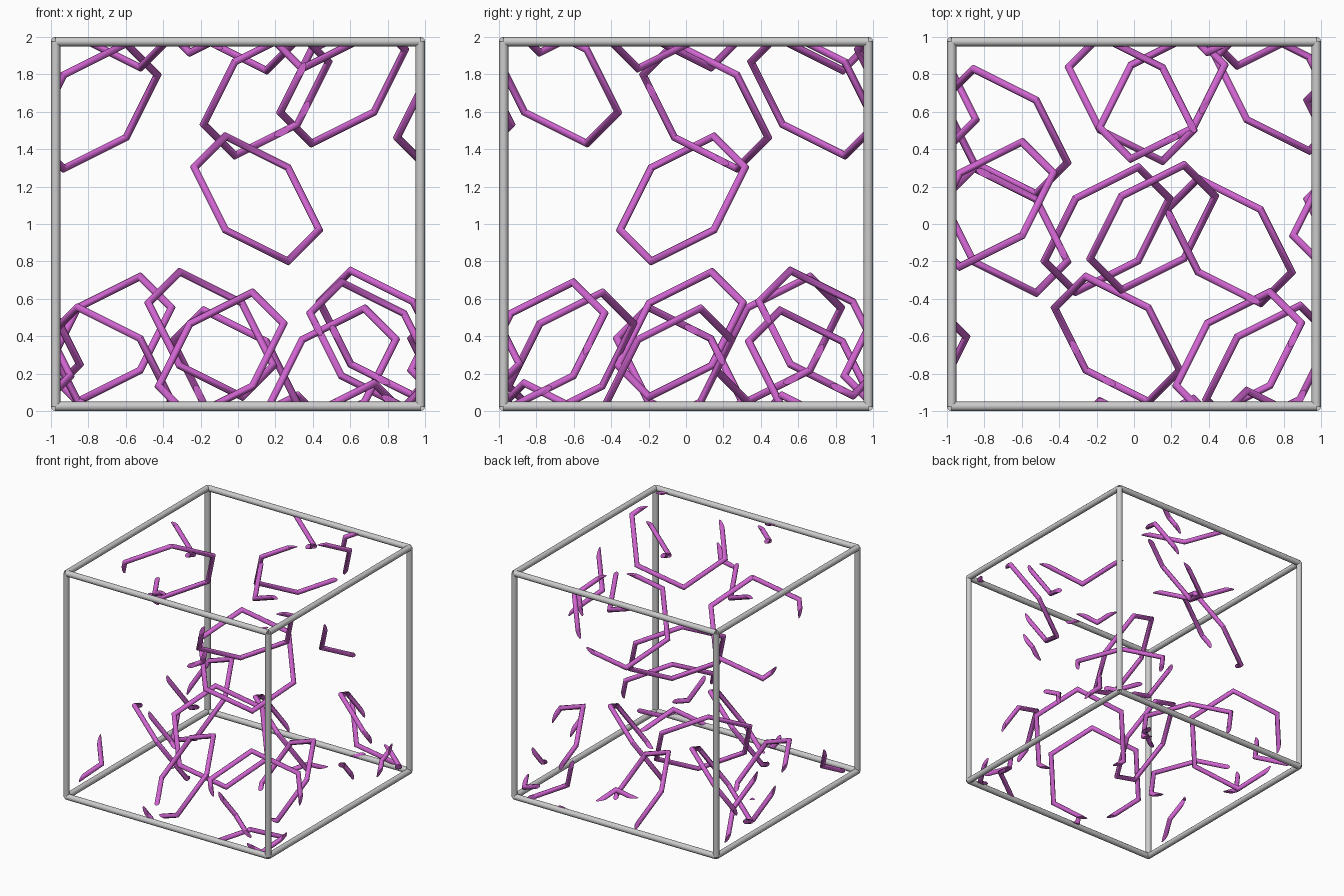
import bpy, bmesh, math
from mathutils import Vector

if "Cube" in bpy.data.objects:
    bpy.data.objects.remove(bpy.data.objects["Cube"])

H = 0.975            # half of the cell, measured to the frame centre lines
CELL = 2 * H
RADIUS = 0.409       # hexagon corner radius
TUBE, SIDES = 0.02, 10

purple = bpy.data.materials.new("purple")
purple.diffuse_color = (0.64, 0.13, 0.64, 1)
purple.use_nodes = True
purple.node_tree.nodes["Principled BSDF"].inputs["Base Color"].default_value = purple.diffuse_color


def finish(bm, name, mat=None):
    bmesh.ops.recalc_face_normals(bm, faces=bm.faces)
    me = bpy.data.meshes.new(name)
    bm.to_mesh(me)
    bm.free()
    ob = bpy.data.objects.new(name, me)
    bpy.context.collection.objects.link(ob)
    if mat:
        me.materials.append(mat)
    bpy.context.view_layer.objects.active = ob
    ob.select_set(True)
    bpy.ops.object.shade_smooth_by_angle(angle=math.radians(40))
    ob.select_set(False)


# Mitred hexagonal ring lying in a plane with the given diagonal normal
def hexagon(center, normal):
    bm = bmesh.new()
    n = Vector(normal).normalized()
    a = Vector((normal[0], normal[1], -2 * normal[2])).normalized()
    b = n.cross(a)
    loops = []
    for i in range(6):
        t = math.radians(60 * i)
        r = a * math.cos(t) + b * math.sin(t)
        loop = []
        for j in range(SIDES):
            s = 2 * math.pi * j / SIDES
            off = r * (TUBE * math.cos(s) / math.cos(math.pi / 6)) + n * (TUBE * math.sin(s))
            loop.append(bm.verts.new(center + r * RADIUS + off))
        loops.append(loop)
    for i in range(6):
        p, q = loops[i], loops[(i + 1) % 6]
        for j in range(SIDES):
            k = (j + 1) % SIDES
            bm.faces.new((p[j], p[k], q[k], q[j]))
    return bm


# Cut away everything outside the cell and cap the cut ends
def clip(bm):
    for axis in range(3):
        for sign in (-1, 1):
            if not bm.verts:
                return
            nrm = Vector((0, 0, 0))
            nrm[axis] = sign
            bmesh.ops.bisect_plane(bm, geom=bm.verts[:] + bm.edges[:] + bm.faces[:],
                                   plane_co=Vector((0, 0, 1)) + nrm * H,
                                   plane_no=nrm, clear_outer=True)
            open_edges = [e for e in bm.edges if e.is_boundary]
            if open_edges:
                bmesh.ops.holes_fill(bm, edges=open_edges, sides=0)


# Ring centres grouped by the direction each ring faces
rings = {
    (1, -1, 1): [(0.10, -0.018, 1.135), (-0.145, -0.03, 0.41), (0.72, -0.77, 0.355)],
    (1, 1, 1): [(0.77, 0.725, 0.417), (-0.015, 0.67, 0.205), (-0.69, -0.035, 0.22)],
    (1, 1, -1): [(-0.69, 0.495, 0.385), (0.51, -0.09, 0.215), (-0.09, -0.615, 0.30)],
    (-1, 1, 1): [(-0.765, 0.105, 1.63), (0.56, -0.697, 1.765), (0.15, 0.682, 1.70)],
}
count = 0
for normal, centers in rings.items():
    for c in centers:
        count += 1
        # Repeat the ring in the neighbouring cells, keeping what falls inside
        for dx in (-1, 0, 1):
            for dy in (-1, 0, 1):
                for dz in (-1, 0, 1):
                    p = Vector(c) + CELL * Vector((dx, dy, dz))
                    if max(abs(p.x), abs(p.y), abs(p.z - 1)) > H + RADIUS:
                        continue
                    bm = hexagon(p, normal)
                    clip(bm)
                    if bm.faces:
                        finish(bm, f"ring_{count}", purple)
                    else:
                        bm.free()

# Twelve round bars framing the cell
for axis in range(3):
    for s in (-1, 1):
        for t in (-1, 1):
            bm = bmesh.new()
            bmesh.ops.create_cone(bm, cap_ends=True, segments=12, radius1=0.025,
                                  radius2=0.025, depth=CELL)
            d = Vector((0, 0, 0))
            d[axis] = 1
            pos = Vector((0, 0, 1))
            pos[(axis + 1) % 3] += s * H
            pos[(axis + 2) % 3] += t * H
            bm.transform(d.to_track_quat('Z', 'Y').to_matrix().to_4x4())
            bmesh.ops.translate(bm, verts=bm.verts, vec=pos)
            finish(bm, "frame_bar")
